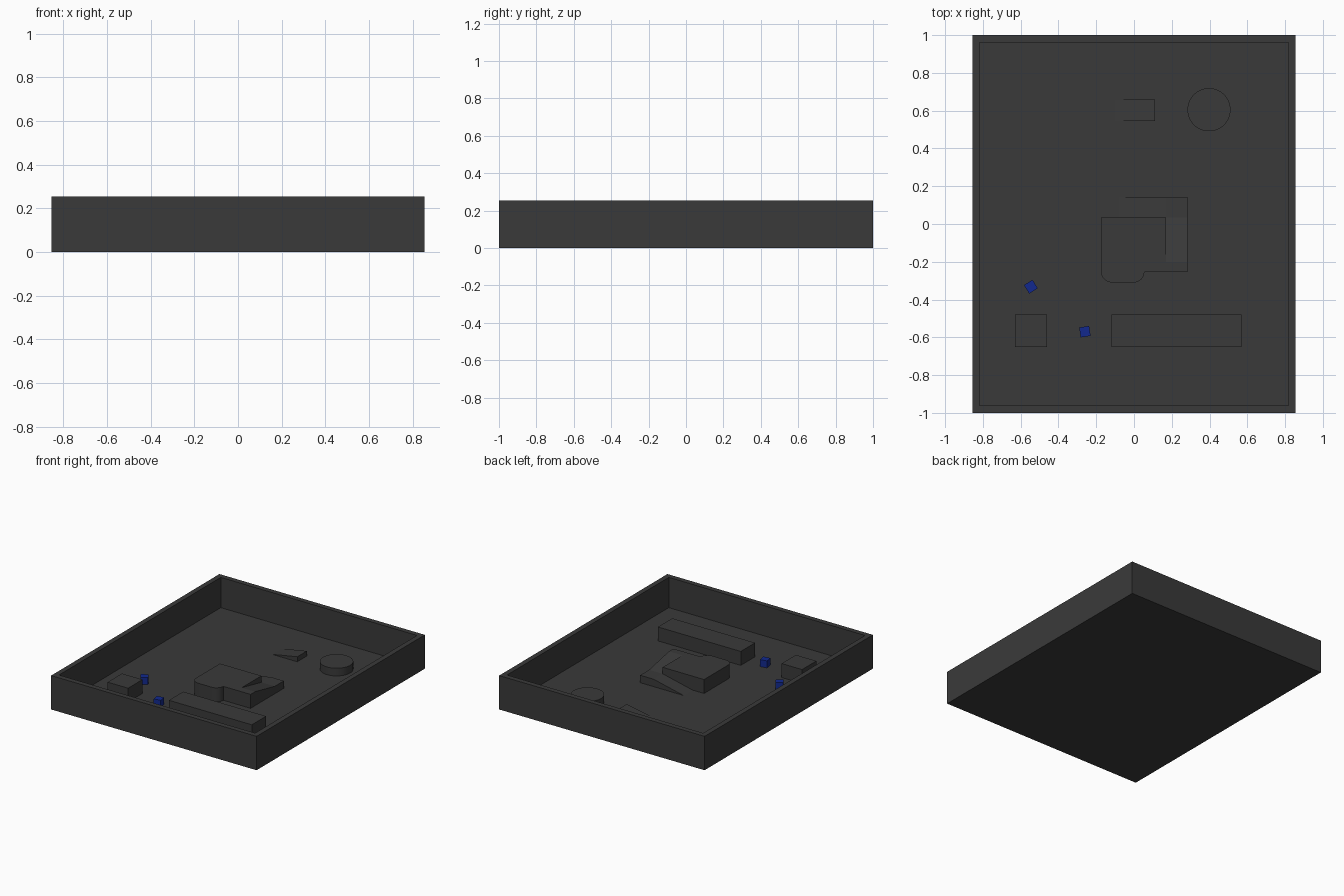
import bpy, bmesh, math
from mathutils import Matrix

if "Cube" in bpy.data.objects:
    bpy.data.objects.remove(bpy.data.objects["Cube"])

FLOOR, HIGH, LOW = 0.027, 0.132, 0.083   # floor, block top and landing heights
BASE = 0.015                             # parts sink slightly into the floor


def material(name, rgb):
    m = bpy.data.materials.new(name)
    m.diffuse_color = (*rgb, 1)
    m.use_nodes = True
    m.node_tree.nodes["Principled BSDF"].inputs["Base Color"].default_value = m.diffuse_color
    return m


GREY = material("dark_grey", (0.042, 0.042, 0.042))
BLUE = material("blue", (0.006, 0.022, 0.27))


def finish(bm, name, mat):
    bmesh.ops.recalc_face_normals(bm, faces=bm.faces)
    me = bpy.data.meshes.new(name)
    bm.to_mesh(me)
    bm.free()
    me.materials.append(mat)
    ob = bpy.data.objects.new(name, me)
    bpy.context.collection.objects.link(ob)
    return ob


def prism(name, pts, vec, mat=GREY):
    """Extrude a flat outline of 3D points along vec."""
    bm = bmesh.new()
    f = bm.faces.new([bm.verts.new(p) for p in pts])
    r = bmesh.ops.extrude_face_region(bm, geom=[f])
    bmesh.ops.translate(bm, vec=vec, verts=[v for v in r["geom"] if isinstance(v, bmesh.types.BMVert)])
    # the first face stays as the start cap unless the extrude consumed it
    bmesh.ops.holes_fill(bm, edges=[e for e in bm.edges if e.is_boundary], sides=0)
    return finish(bm, name, mat)


def box(name, x0, x1, y0, y1, z0, z1, mat=GREY):
    pts = [(x0, y0, z0), (x1, y0, z0), (x1, y1, z0), (x0, y1, z0)]
    return prism(name, pts, (0, 0, z1 - z0), mat)


def arc(cx, cy, r, a0, a1, n=8):
    angles = [math.radians(a0 + (a1 - a0) * i / n) for i in range(n + 1)]
    return [(cx + r * math.cos(a), cy + r * math.sin(a)) for a in angles]


# Tray: box with its top inset and pushed down to the floor
tray = bmesh.new()
bmesh.ops.create_cube(tray, size=1, matrix=Matrix.Translation((0, 0, 0.1275)) @ Matrix.Diagonal((1.71, 2, 0.255, 1)))
top = max(tray.faces, key=lambda f: f.calc_center_median().z)
bmesh.ops.inset_region(tray, faces=[top], thickness=0.054)
res = bmesh.ops.extrude_face_region(tray, geom=[top])
bmesh.ops.translate(tray, vec=(0, 0, FLOOR - 0.255),
                    verts=[v for v in res["geom"] if isinstance(v, bmesh.types.BMVert)])
if top.is_valid:
    tray.faces.remove(top)
finish(tray, "tray", GREY)

# Front obstacles
box("short_block", -0.63, -0.46, -0.65, -0.48, BASE, HIGH)
box("long_block", -0.12, 0.57, -0.65, -0.48, BASE, HIGH)

# Central block with two rounded front corners
outline = [(0.17, 0.035), (-0.175, 0.035)]
outline += arc(-0.115, -0.25, 0.06, 180, 270)
outline += arc(-0.002, -0.253, 0.057, 270, 360)
outline += [(0.17, -0.253)]
block = prism("central_block", [(x, y, BASE) for x, y in outline], (0, 0, HIGH - BASE))

# Ramp turning around the block: side run with landing, then back run
side = [(-0.253, BASE), (0.142, BASE), (0.142, LOW), (0.035, LOW), (-0.2, HIGH), (-0.253, HIGH)]
prism("side_ramp", [(0.17, y, z) for y, z in side], (0.112, 0, 0))
back = [(0.17, BASE), (0.17, LOW), (-0.08, FLOOR), (-0.08, BASE)]
prism("back_ramp", [(x, 0.035, z) for x, z in back], (0, 0.107, 0))

# Small free-standing wedge
wedge = [(0.112, BASE), (0.112, 0.065), (-0.1, FLOOR), (-0.1, BASE)]
prism("small_ramp", [(x, 0.545, z) for x, z in wedge], (0, 0.113, 0))

# Round platform
bpy.ops.mesh.primitive_cylinder_add(vertices=64, radius=0.114, depth=0.085 - BASE,
                                    location=(0.397, 0.605, (0.085 + BASE) / 2))
disc = bpy.context.object
disc.name = "round_platform"
disc.data.materials.append(GREY)
for ob in (disc, block):
    bpy.context.view_layer.objects.active = ob
    bpy.ops.object.select_all(action='DESELECT')
    ob.select_set(True)
    bpy.ops.object.shade_smooth_by_angle()

# Loose blue cubes
for i, (x, y, turn) in enumerate([(-0.546, -0.332, 32), (-0.26, -0.57, 9)]):
    h = 0.0265
    cube = box(f"loose_cube_{i + 1}", -h, h, -h, h, 0, 2 * h, BLUE)
    cube.location = (x, y, FLOOR)
    cube.rotation_euler.z = math.radians(turn)
